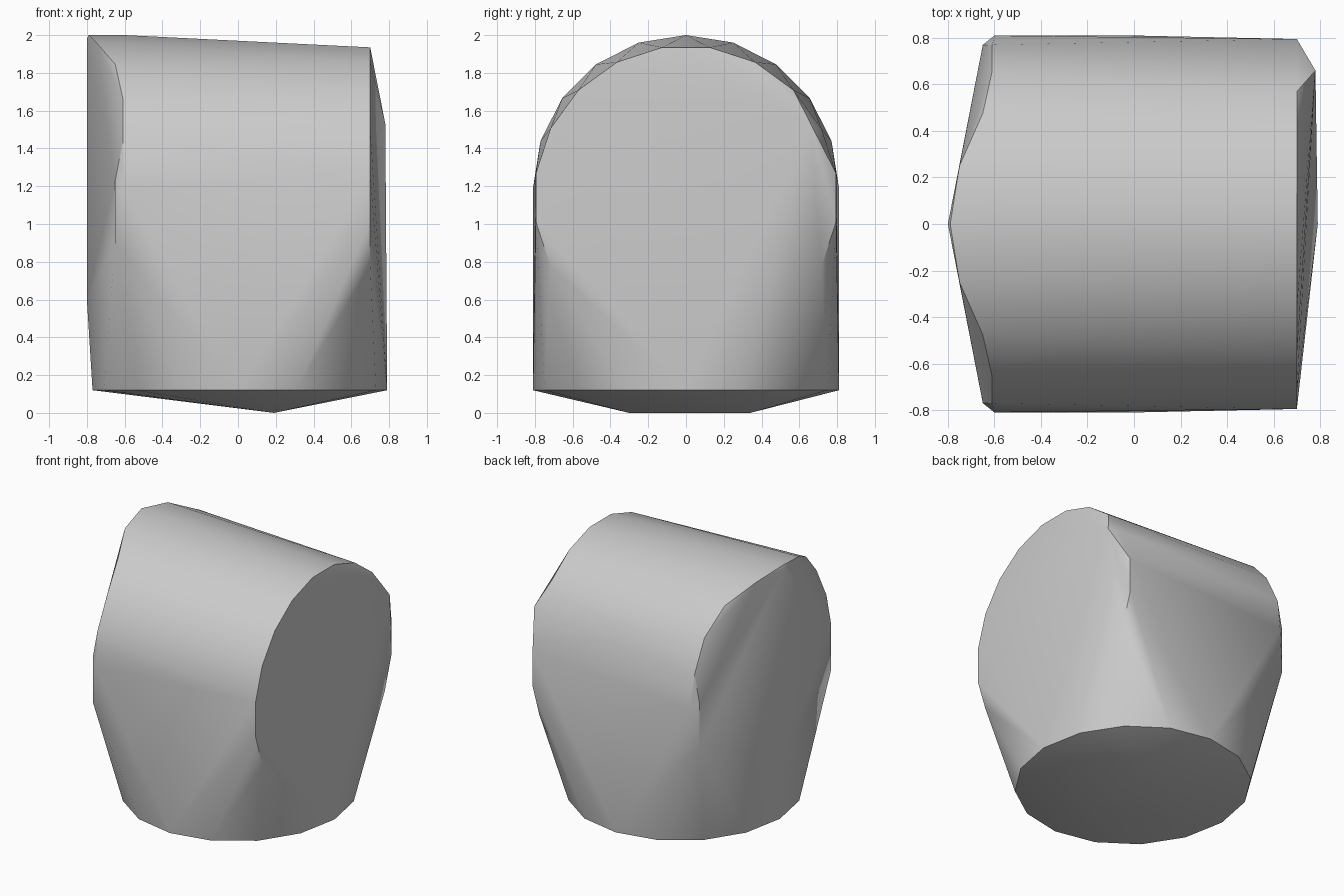
import bpy
import bmesh
from math import sin, cos, radians

cube = bpy.data.objects.get("Cube")
if cube:
    bpy.data.objects.remove(cube, do_unlink=True)

grey = bpy.data.materials.new("plain grey")
grey.use_nodes = True
colour = (0.6, 0.6, 0.6, 1)
grey.diffuse_color = colour
grey.node_tree.nodes["Principled BSDF"].inputs["Base Color"].default_value = colour


def arc_point(x, angle, centre_z, radius):
    """Point on an upright arch lying across the body."""
    a = radians(angle)
    return (x, radius * sin(a), centre_z + radius * cos(a))


points = []

# round foot with a shallow ridge underneath
for i in range(16):
    a = radians(i * 22.5)
    points.append((0.01 + 0.78 * cos(a), 0.81 * sin(a), 0.12))
points += [(0.19, -0.3, 0), (0.19, 0.34, 0)]

# arched rim that bows outward at the crown
for step, x in enumerate([-0.79, -0.75, -0.65, -0.61, -0.61, -0.6]):
    for side in (-1, 1):
        points.append(arc_point(x, side * step * 18, 1.19, 0.81))
points.append((-0.6, 0, 2))

# wedge-shaped end
points += [(-0.8, 0, 1.98), (-0.8, 0, 0.6)]
for side in (-1, 1):
    points += [(-0.65, side * 0.77, z) for z in (0.9, 1.23)]

# opposite arched rim, slightly lower, with one raised corner
for angle in range(9, 118, 18):
    for side in (-1, 1):
        points.append(arc_point(0.7, side * angle, 1.14, 0.805))
points.append((0.78, 0.66, 1.53))

# wrap everything in one convex skin
bm = bmesh.new()
for p in points:
    bm.verts.new(p)
bmesh.ops.remove_doubles(bm, verts=bm.verts, dist=0.001)
bmesh.ops.convex_hull(bm, input=bm.verts)
loose = [v for v in bm.verts if not v.link_faces]
bmesh.ops.delete(bm, geom=loose, context="VERTS")
bmesh.ops.recalc_face_normals(bm, faces=bm.faces)
mesh = bpy.data.meshes.new("body")
bm.to_mesh(mesh)
bm.free()

body = bpy.data.objects.new("body", mesh)
bpy.context.collection.objects.link(body)
mesh.materials.append(grey)
bpy.ops.object.select_all(action="DESELECT")
body.select_set(True)
bpy.context.view_layer.objects.active = body
bpy.ops.object.shade_smooth_by_angle(angle=radians(30))
